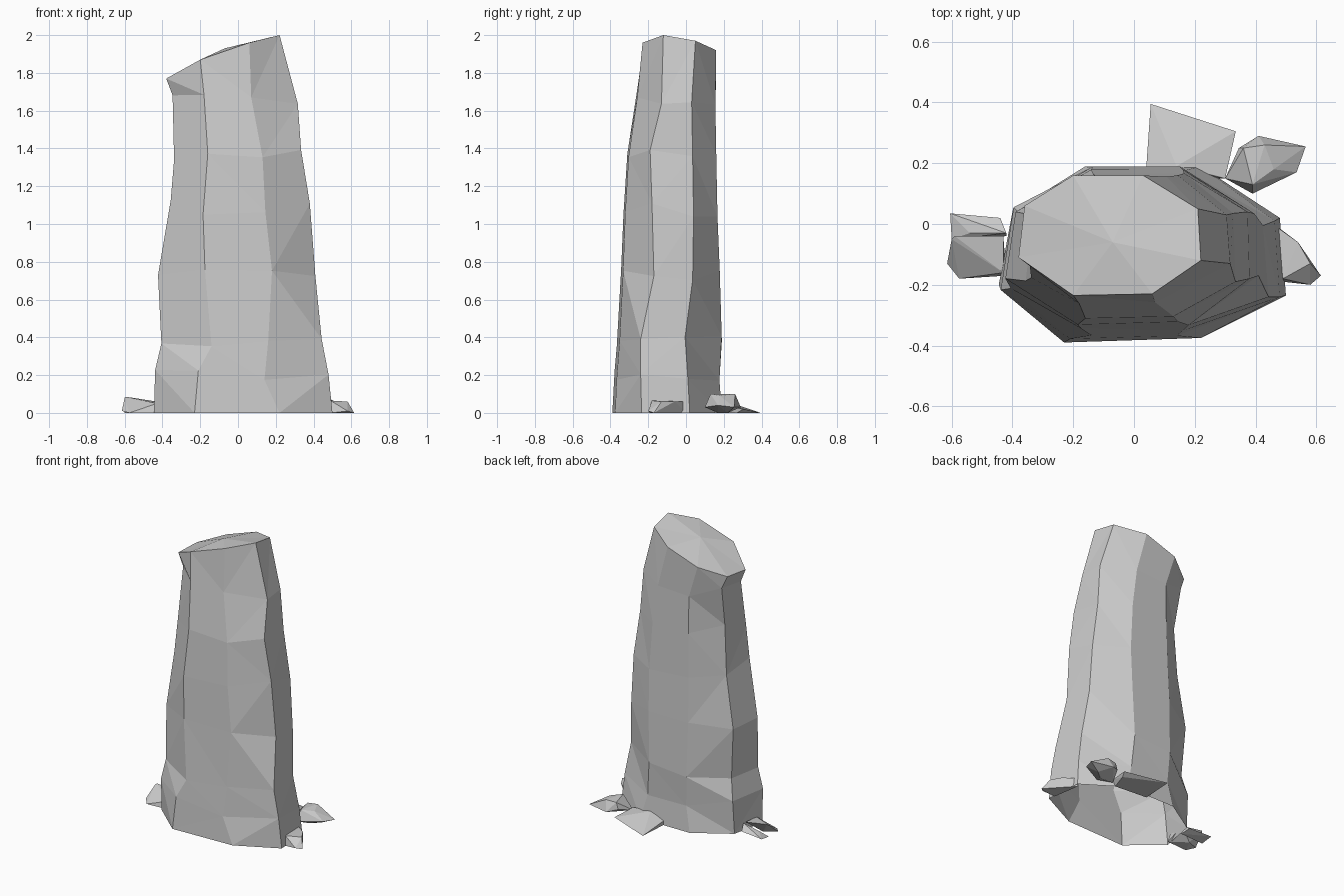
import bpy, bmesh, random
from mathutils import Vector

if "Cube" in bpy.data.objects:
    bpy.data.objects.remove(bpy.data.objects["Cube"])

random.seed(4)


def finish(bm, name):
    bmesh.ops.recalc_face_normals(bm, faces=bm.faces)
    mesh = bpy.data.meshes.new(name)
    bm.to_mesh(mesh)
    bm.free()
    obj = bpy.data.objects.new(name, mesh)
    bpy.context.collection.objects.link(obj)
    return obj


# Outline of the stone by height: z, left x, right x, front y, back y
PROFILE = [
    (0.00, -.445, .50, -.39, .19),
    (0.20, -.445, .48, -.38, .175),
    (0.37, -.405, .445, -.365, .19),
    (0.72, -.425, .41, -.345, .18),
    (1.08, -.36, .385, -.33, .165),
    (1.38, -.335, .335, -.31, .16),
    (1.66, -.345, .315, -.265, .155),
    (1.90, -.36, .25, -.24, .16),
]
# Eight corners, anticlockwise from front left
BASE = [(-.23, -.39), (.22, -.375), (.50, -.235), (.48, .02),
        (.22, .19), (-.16, .19), (-.40, .04), (-.445, -.20)]
TOP = [(-.20, -.235, 1.87), (.06, -.23, 1.96), (.22, -.12, 2.0), (.21, .05, 1.97),
       (.03, .16, 1.92), (-.20, .16, 1.84), (-.36, .06, 1.78), (-.38, -.11, 1.77)]
# Wandering ridges: corner -> x (front pair) or y (right pair) at each level
RIDGE = {
    0: (-.23, -.21, -.14, -.175, -.185, -.16, -.18),
    1: (.22, .14, .16, .18, .145, .13, .07),
    2: (-.235, -.24, -.24, -.17, -.18, -.19, -.13),
    3: (.02, .01, -.005, .035, .04, .035, .03),
}


def box_at(z):
    for a, b in zip(PROFILE, PROFILE[1:]):
        if z <= b[0]:
            t = (z - a[0]) / (b[0] - a[0])
            return [p + (q - p) * t for p, q in zip(a[1:], b[1:])]
    return PROFILE[-1][1:]


def corner(i, k, z):
    """Corner i of ring k, fitted to the outline at height z."""
    t = z / 1.9
    u = (BASE[i][0] + .445) / .945 * (1 - t) + (TOP[i][0] + .38) / .60 * t
    v = (BASE[i][1] + .39) / .58 * (1 - t) + (TOP[i][1] + .235) / .395 * t
    if k and i in (4, 5):
        u += random.uniform(-.05, .05)
    if k and i in (6, 7):
        v += random.uniform(-.06, .06)
    x0, x1, y0, y1 = box_at(z)
    x, y = x0 + (x1 - x0) * u, y0 + (y1 - y0) * v
    if i in (0, 1):
        x = RIDGE[i][k]
    if i in (2, 3):
        y = RIDGE[i][k]
    return x, y, z


# Standing stone: stacked irregular octagons, sloping fan top, open underneath
bm = bmesh.new()
rings = []
for k, row in enumerate(PROFILE[:-1]):
    wobble = 0.045 if k else 0
    rings.append([bm.verts.new(corner(i, k, row[0] + random.uniform(-wobble, wobble)))
                  for i in range(8)])
rings.append([bm.verts.new(p) for p in TOP])
sides = []
for low, high in zip(rings, rings[1:]):
    for i in range(8):
        j = (i + 1) % 8
        sides.append(bm.faces.new((low[i], low[j], high[j], high[i])))
bmesh.ops.triangulate(bm, faces=sides, quad_method='SHORT_EDGE')
peak = bm.verts.new((-.07, -.06, 1.93))
for i in range(8):
    bm.faces.new((rings[-1][i], rings[-1][(i + 1) % 8], peak))
finish(bm, "standing_stone")


# Loose stones round the foot, each the hull of a few corners
def chip(name, points):
    bm = bmesh.new()
    for p in points:
        bm.verts.new(Vector(p))
    out = bmesh.ops.convex_hull(bm, input=bm.verts[:])
    spare = {g for g in out["geom_interior"] + out["geom_unused"]
             if isinstance(g, bmesh.types.BMVert)}
    bmesh.ops.delete(bm, geom=list(spare), context='VERTS')
    finish(bm, name)


chip("left_chip_front", [(-.615, -.13, .01), (-.575, -.18, 0), (-.42, -.17, 0), (-.60, -.05, .08),
                         (-.59, -.04, .085), (-.43, -.04, .06), (-.43, -.16, .05), (-.53, -.09, 0)])
chip("left_chip_back", [(-.605, .035, .015), (-.60, -.05, 0), (-.42, -.04, 0),
                        (-.44, .02, .02), (-.42, -.03, .055), (-.54, -.03, .03)])
chip("right_chip", [(.615, -.17, 0), (.58, -.20, .01), (.49, -.19, 0), (.46, 0, 0),
                    (.47, -.01, .06), (.54, -.06, .06), (.58, -.13, .06), (.49, -.18, .065)])
chip("back_shard", [(.055, .395, 0), (.335, .305, .02), (.32, .27, 0), (.30, .15, .04),
                    (.14, .19, .07), (.04, .18, .03), (.04, .17, 0), (.28, .15, 0)])
chip("back_right_chip", [(.345, .25, .05), (.41, .29, .03), (.565, .255, .03), (.535, .17, .04),
                         (.39, .10, .03), (.36, .25, .095), (.39, .13, .10), (.43, .26, .10),
                         (.46, .18, .09), (.42, .17, 0), (.48, .22, 0), (.30, .15, .02)])
